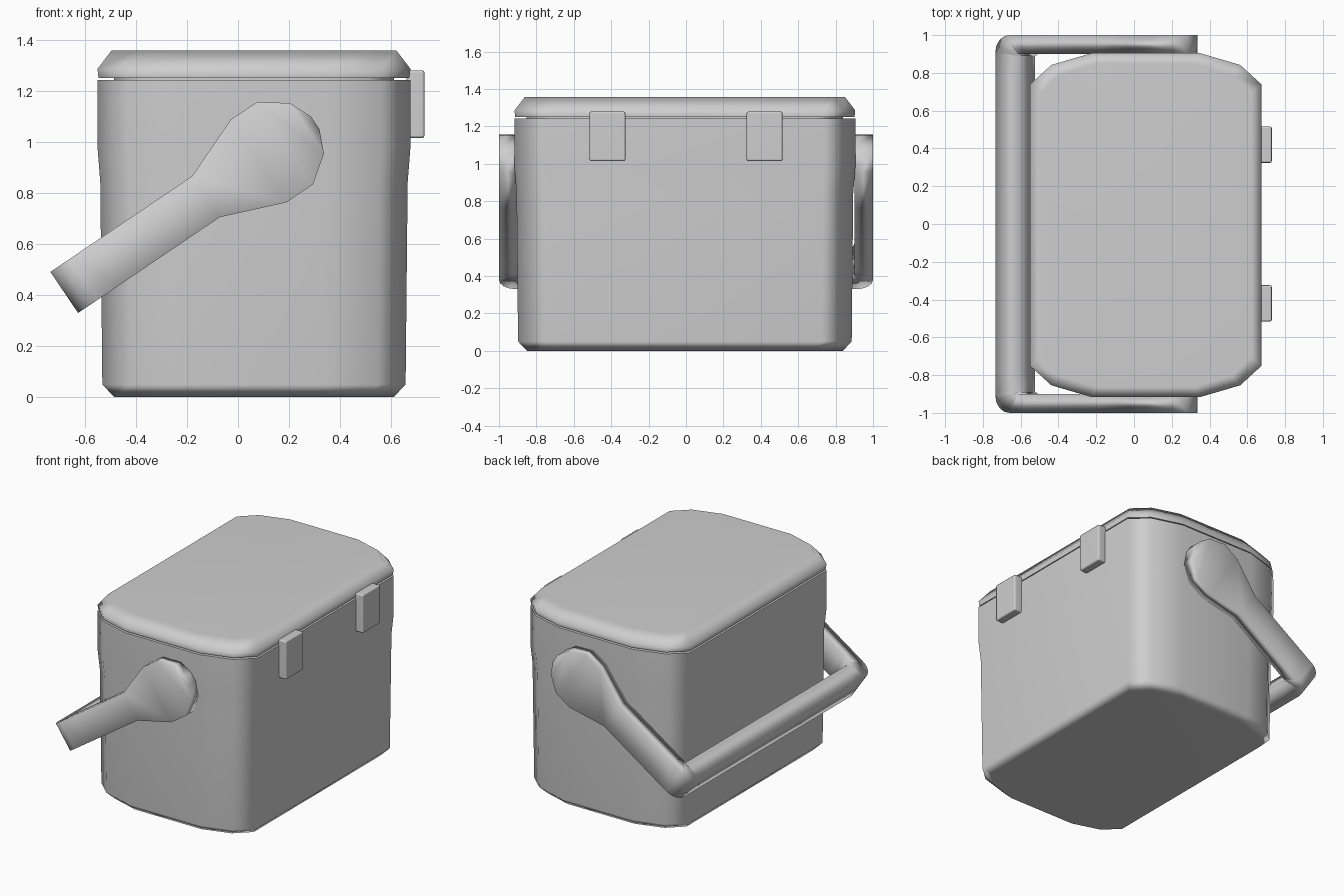
import bpy, bmesh, math
from mathutils import Vector

if "Cube" in bpy.data.objects:
    bpy.data.objects.remove(bpy.data.objects["Cube"], do_unlink=True)

grey = bpy.data.materials.new("mid grey plastic")
grey.use_nodes = True
GREY = (0.62, 0.62, 0.62, 1)
grey.diffuse_color = GREY
grey.node_tree.nodes["Principled BSDF"].inputs["Base Color"].default_value = GREY


def soften(obj, smooth_angle):
    """Smooth shading that keeps the large faces flat."""
    bpy.ops.object.select_all(action="DESELECT")
    obj.select_set(True)
    bpy.context.view_layer.objects.active = obj
    bpy.ops.object.shade_smooth_by_angle(angle=math.radians(smooth_angle))
    weighted = obj.modifiers.new("Flat large faces", "WEIGHTED_NORMAL")
    weighted.keep_sharp = True


def skin(name, rings, smooth_angle):
    """Join closed rings of points into a capped solid."""
    bm = bmesh.new()
    loops = [[bm.verts.new(p) for p in ring] for ring in rings]
    n = len(loops[0])
    for a, b in zip(loops, loops[1:]):
        for i in range(n):
            j = (i + 1) % n
            bm.faces.new((a[i], a[j], b[j], b[i]))
    bm.faces.new(loops[0])
    bm.faces.new(loops[-1])
    bmesh.ops.recalc_face_normals(bm, faces=bm.faces)
    mesh = bpy.data.meshes.new(name)
    bm.to_mesh(mesh)
    bm.free()
    mesh.materials.append(grey)
    obj = bpy.data.objects.new(name, mesh)
    bpy.context.collection.objects.link(obj)
    soften(obj, smooth_angle)


# Rounded box outline with bulging ends, shared by tub, seal and lid
HX, HY = 0.6125, 0.911
CENTRE = (0.0625, -0.006)
quarter = [(HX, 0.745), (0.5, 0.848), (0.285, HY)]
upper_half = quarter + [(-x, y) for x, y in reversed(quarter)]
outline = upper_half + [(-x, -y) for x, y in upper_half]


def stack(name, levels):
    """Build a solid from (height, inset) layers of the outline."""
    rings = []
    for z, inset in levels:
        sx, sy = 1 - inset / HX, 1 - inset / HY
        rings.append([(CENTRE[0] + x * sx, CENTRE[1] + y * sy, z) for x, y in outline])
    skin(name, rings, 60)


stack("tub", [(0, 0.066), (0.05, 0.019), (0.84, 0.011), (0.98, 0), (1.241, 0)])
stack("lid_seal", [(1.23, 0.065), (1.265, 0.065)])
stack("lid", [(1.25, 0.004), (1.285, 0), (1.357, 0.055)])

# Carrying handle: tilted U swept from one paddle to the other
ORIGIN = Vector((-0.68, 0, 0.41))
ALONG = Vector((0.828, 0, 0.56))
ACROSS = Vector((-0.56, 0, 0.828))
THICK, BAR, CORNER = 0.1, 0.097, 0.09
BAR_DEPTH, BAR_INNER = 0.135, 0.08


def section(outer, inner, outer_half, inner_half):
    pts = []
    for (u, y), v in ((outer, -outer_half), (outer, outer_half),
                      (inner, inner_half), (inner, -inner_half)):
        pts.append(ORIGIN + ALONG * u + ACROSS * v + Vector((0, y, 0)))
    return pts


half = [((u, -1), (u, THICK - 1), width, width)
        for u, width in [(1.186, 0.03), (1.147, 0.119), (1.044, 0.195),
                         (0.918, 0.195), (0.67, BAR), (0.2, BAR)]]
for step in range(5):
    t = step / 4
    a = math.pi / 2 * t
    outer = (CORNER * (1 - math.sin(a)), CORNER * (1 - math.cos(a)) - 1)
    inner = (BAR_DEPTH + 0.01 * (1 - t), THICK - 1 + 0.01 * t)
    half.append((outer, inner, BAR, BAR + (BAR_INNER - BAR) * t))
half.append(((0, -0.8), (BAR_DEPTH, -0.8), BAR, BAR_INNER))
mirrored = [((o[0], -o[1]), (i[0], -i[1]), w, wi) for o, i, w, wi in reversed(half)]
skin("carrying_handle", [section(*s) for s in half + mirrored], 180)

# Hinge plates on the long side opposite the handle bar
for name, y in (("front_hinge", -0.42), ("back_hinge", 0.42)):
    bpy.ops.mesh.primitive_cube_add(size=1, location=(0.695, y, 1.147))
    hinge = bpy.context.object
    hinge.name = name
    hinge.scale = (0.07, 0.192, 0.265)
    bpy.ops.object.transform_apply(location=False, rotation=False, scale=True)
    bevel = hinge.modifiers.new("Soft edges", "BEVEL")
    bevel.width = 0.01
    bevel.segments = 2
    hinge.data.materials.append(grey)
    soften(hinge, 180)
